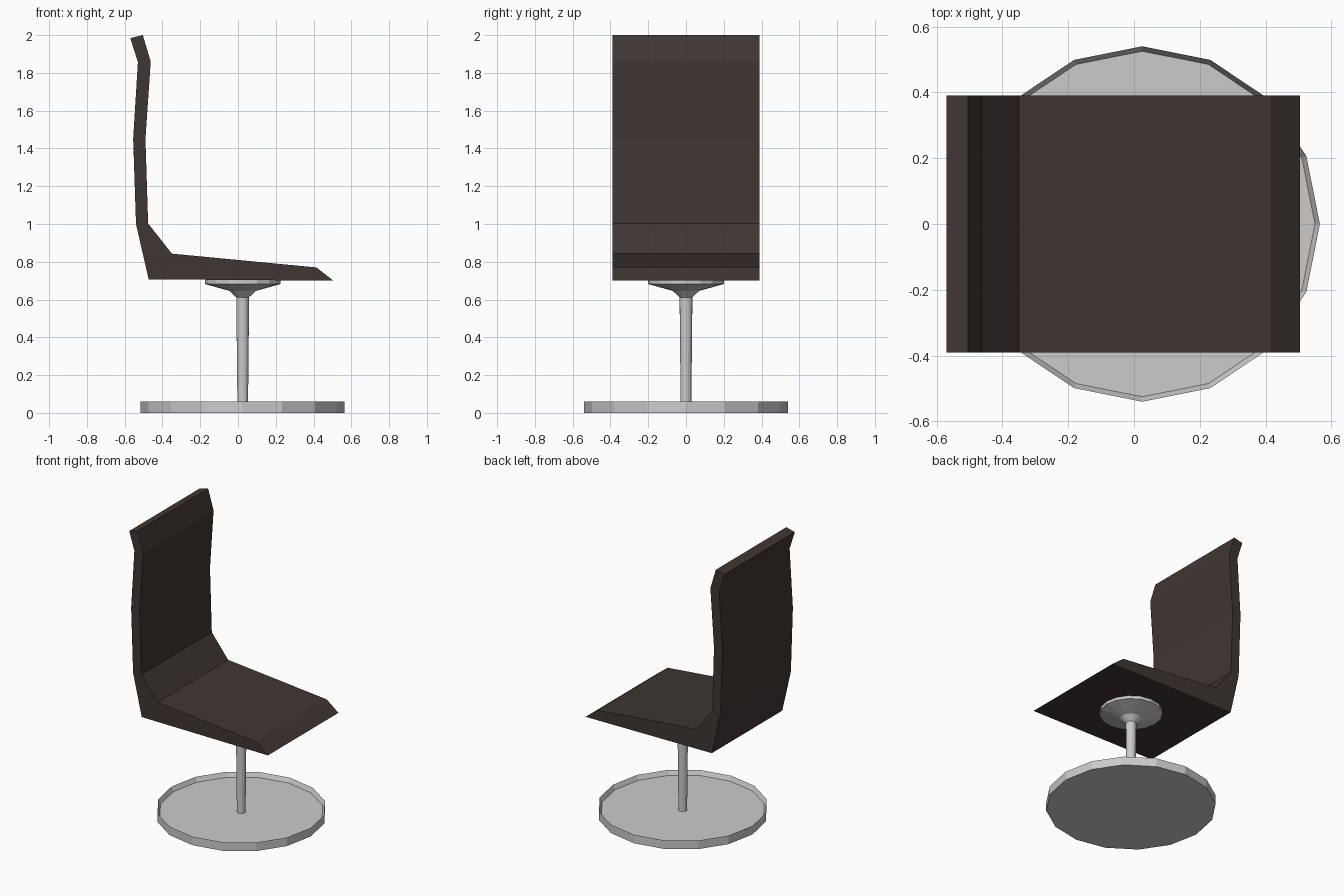
import bpy, bmesh, math

if "Cube" in bpy.data.objects:
    bpy.data.objects.remove(bpy.data.objects["Cube"])

AXIS_X = 0.025  # swivel axis of the pedestal


def finish(name, bm, material=None):
    bmesh.ops.recalc_face_normals(bm, faces=bm.faces[:])
    mesh = bpy.data.meshes.new(name)
    bm.to_mesh(mesh)
    bm.free()
    obj = bpy.data.objects.new(name, mesh)
    bpy.context.collection.objects.link(obj)
    if material:
        mesh.materials.append(material)
    return obj


def lathe(name, profile, sides=16):
    """Turn (radius, z) points around the pedestal axis, capped at both ends."""
    bm = bmesh.new()
    rings = []
    for r, z in profile:
        rings.append([bm.verts.new((r * math.cos(2 * math.pi * i / sides),
                                    r * math.sin(2 * math.pi * i / sides), z))
                      for i in range(sides)])
    for a, b in zip(rings, rings[1:]):
        for i in range(sides):
            j = (i + 1) % sides
            bm.faces.new((a[i], a[j], b[j], b[i]))
    bm.faces.new(rings[0])
    bm.faces.new(rings[-1])
    obj = finish(name, bm)
    obj.location.x = AXIS_X
    return obj


def extrude_y(name, profile, half_width, material):
    """Extrude a closed (x, z) side profile across the width."""
    bm = bmesh.new()
    face = bm.faces.new([bm.verts.new((x, -half_width, z)) for x, z in profile])
    ext = bmesh.ops.extrude_face_region(bm, geom=[face], use_keep_orig=True)
    verts = [v for v in ext["geom"] if isinstance(v, bmesh.types.BMVert)]
    bmesh.ops.translate(bm, verts=verts, vec=(0, 2 * half_width, 0))
    return finish(name, bm, material)


leather = bpy.data.materials.new("dark_brown")
leather.diffuse_color = (0.05, 0.037, 0.032, 1)
leather.use_nodes = True
leather.node_tree.nodes["Principled BSDF"].inputs["Base Color"].default_value = leather.diffuse_color

# One-piece seat and backrest
extrude_y("seat_shell", [
    (-0.473, 0.707), (0.505, 0.70), (0.415, 0.77), (-0.35, 0.843),
    (-0.476, 1.003), (-0.49, 1.45), (-0.462, 1.86), (-0.504, 2.0),
    (-0.57, 1.984), (-0.53, 1.857), (-0.555, 1.45), (-0.54, 1.0),
], 0.39, leather)

# Round foot with a shallow dished top
lathe("base_disc", [(0.54, 0), (0.54, 0.06), (0.525, 0.028)])

# Slightly tapered column
lathe("column", [(0.028, 0.028), (0.034, 0.613)])

# Flared mounting plate under the seat
lathe("seat_mount", [(0.034, 0.612), (0.07, 0.646), (0.20, 0.682), (0.20, 0.703)])
